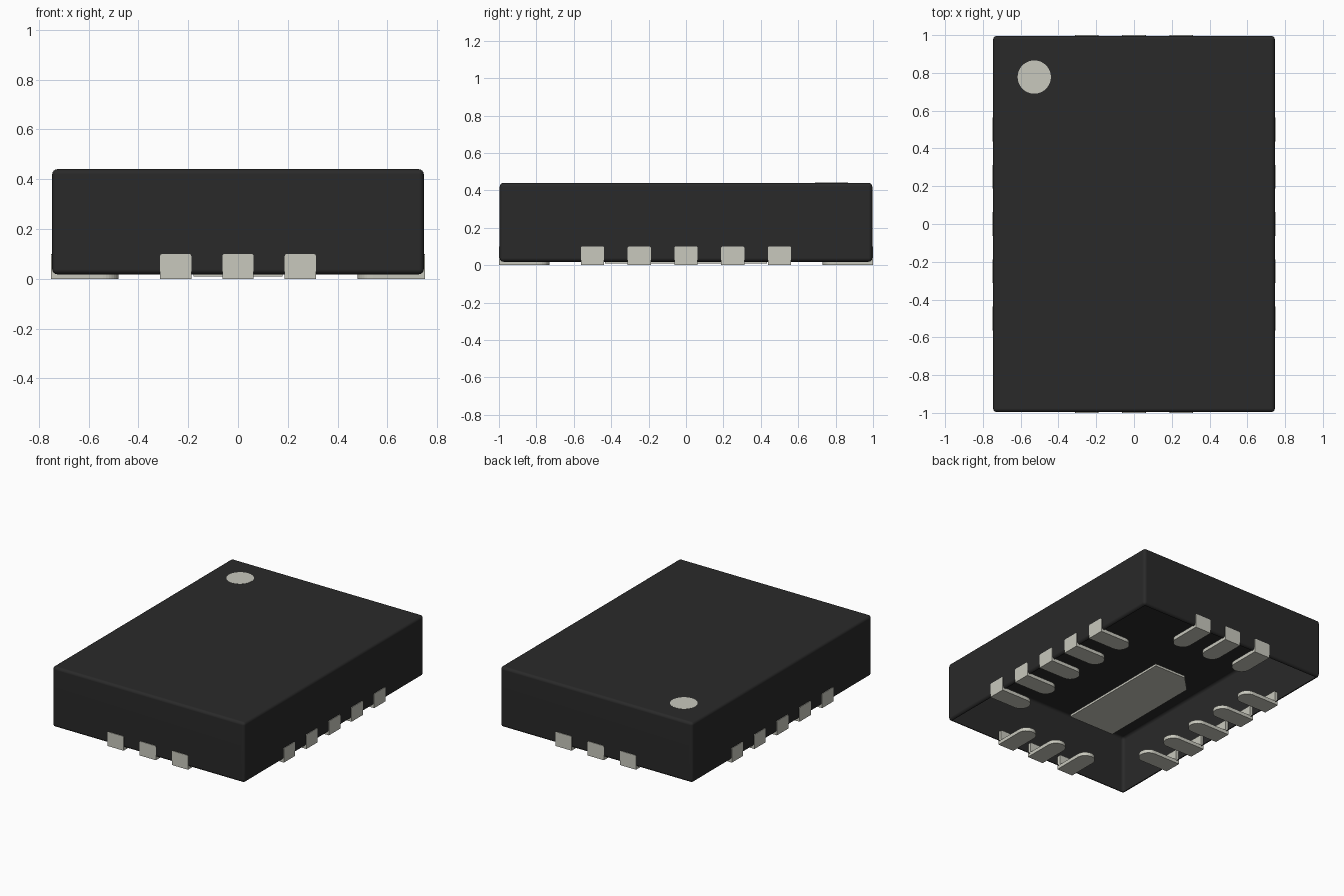
import bpy, bmesh, math
from mathutils import Matrix

cube = bpy.data.objects.get("Cube")
if cube:
    bpy.data.objects.remove(cube, do_unlink=True)


def material(name, rgb):
    mat = bpy.data.materials.new(name)
    mat.use_nodes = True
    mat.diffuse_color = (*rgb, 1)
    bsdf = next(n for n in mat.node_tree.nodes if n.type == 'BSDF_PRINCIPLED')
    bsdf.inputs["Base Color"].default_value = (*rgb, 1)
    return mat


black = material("black plastic", (0.0225, 0.0225, 0.0225))
metal = material("pale metal", (0.58, 0.58, 0.51))


def prism(bm, outline, z0, z1):
    """Extrude a flat xy outline from z0 up to z1 and return its top corners."""
    base = [bm.verts.new((x, y, z0)) for x, y in outline]
    top = [bm.verts.new((x, y, z1)) for x, y in outline]
    bm.faces.new(base[::-1])
    bm.faces.new(top)
    for i in range(len(base)):
        j = (i + 1) % len(base)
        bm.faces.new((base[i], base[j], top[j], top[i]))
    return top


def finish(name, bm, mat):
    mesh = bpy.data.meshes.new(name)
    bm.to_mesh(mesh)
    bm.free()
    mesh.materials.append(mat)
    obj = bpy.data.objects.new(name, mesh)
    bpy.context.collection.objects.link(obj)
    return obj


# Package body: a rounded hollow cover, open underneath
bm = bmesh.new()
X, Y = 0.746, 0.996
prism(bm, [(-X, -Y), (X, -Y), (X, Y), (-X, Y)], 0.018, 0.44)
bmesh.ops.bevel(bm, geom=bm.edges[:], offset=0.02, segments=4, profile=0.5,
                affect='EDGES')
bm.normal_update()
underside = [f for f in bm.faces if f.normal.z < -0.999]
bmesh.ops.delete(bm, geom=underside, context='FACES')
body = finish("package_body", bm, black)
bpy.context.view_layer.objects.active = body
body.select_set(True)
bpy.ops.object.shade_smooth_by_angle(angle=math.radians(35))
body.modifiers.new("flat large faces", 'WEIGHTED_NORMAL')

# Orientation dot, practically flush with the top
bm = bmesh.new()
dot = [(-0.528 + 0.088 * math.cos(a * math.tau / 48),
        0.778 + 0.088 * math.sin(a * math.tau / 48)) for a in range(48)]
prism(bm, dot, 0.4403, 0.441)
finish("orientation_dot", bm, metal)

# Thermal pad underneath, one corner cut towards the dot
bm = bmesh.new()
px, py, cut = 0.178, 0.433, 0.11
prism(bm, [(-px, -py), (px, -py), (px, py), (-px + cut, py), (-px, py - cut)],
      0.009, 0.025)
finish("thermal_pad", bm, metal)

# L-shaped contact: round-ended foot plus a short riser, running along -x
R, LENGTH, THICK = 0.0625, 0.27, 0.025


def contact(name, x, y, angle):
    bm = bmesh.new()
    tip = [(-LENGTH + R - R * math.sin(math.pi * i / 16),
            R * math.cos(math.pi * i / 16)) for i in range(17)]
    prism(bm, [(0, -R), (0, R)] + tip, 0, THICK)
    top = prism(bm, [(-THICK, -R), (0, -R), (0, R), (-THICK, R)], THICK, 0.1)
    # Soften the two upper side corners of the riser
    corners = [bm.edges.get(top[0:2]), bm.edges.get(top[2:4])]
    bmesh.ops.bevel(bm, geom=corners, offset=0.008, segments=2, profile=0.5,
                    affect='EDGES')
    bm.transform(Matrix.Translation((x, y, 0)) @ Matrix.Rotation(angle, 4, 'Z'))
    finish(name, bm, metal)


# Five contacts on each long side, three on each short side
for i in range(-2, 3):
    contact(f"left_contact_{i + 3}", 0.75, 0.25 * i, 0)
    contact(f"right_contact_{i + 3}", -0.75, 0.25 * i, math.pi)
for i in range(-1, 2):
    contact(f"back_contact_{i + 2}", 0.25 * i, 1.0, math.pi / 2)
    contact(f"front_contact_{i + 2}", 0.25 * i, -1.0, -math.pi / 2)
